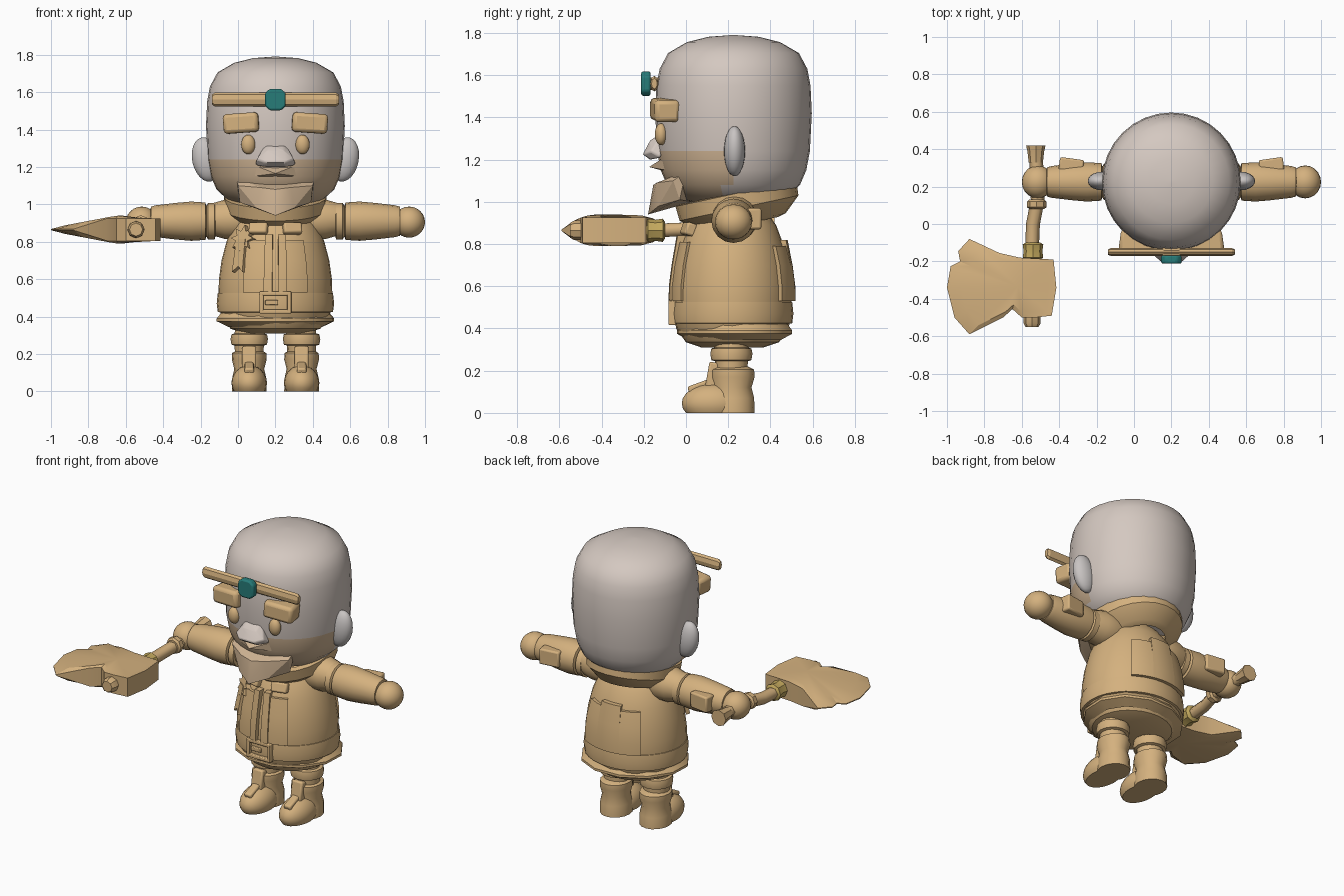
import bpy, bmesh
from math import sin, cos, pi, radians
from mathutils import Vector

cube = bpy.data.objects.get("Cube")
if cube:
    bpy.data.objects.remove(cube)


def material(name, rgb):
    m = bpy.data.materials.new(name)
    m.use_nodes = True
    m.diffuse_color = (*rgb, 1)
    m.node_tree.nodes["Principled BSDF"].inputs["Base Color"].default_value = (*rgb, 1)
    return m


TAN = material("tan", (0.66, 0.44, 0.21))
SKIN = material("pale_skin", (0.66, 0.58, 0.53))
EAR = material("ear_grey", (0.58, 0.55, 0.54))
BEARD = material("beard", (0.62, 0.45, 0.29))
TEAL = material("teal", (0.02, 0.2, 0.19))
GOLD = material("gold", (0.54, 0.39, 0.11))
CX, CY = 0.2, 0.22


def finish(bm, name, mat, loc=(0, 0, 0), rot=(0, 0, 0), scale=(1, 1, 1), bevel=0, angle=35):
    bmesh.ops.recalc_face_normals(bm, faces=bm.faces)
    me = bpy.data.meshes.new(name)
    bm.to_mesh(me)
    bm.free()
    me.materials.append(mat)
    for p in me.polygons:
        p.use_smooth = True
    me.set_sharp_from_angle(angle=radians(angle))
    ob = bpy.data.objects.new(name, me)
    bpy.context.collection.objects.link(ob)
    ob.location, ob.scale = loc, scale
    ob.rotation_euler = [radians(a) for a in rot]
    if bevel:
        mod = ob.modifiers.new("soft_edges", "BEVEL")
        mod.width, mod.segments = bevel, 2
    return ob


def lathe(name, prof, mat, loc, segs=24, arc=None, closed=False, **kw):
    """Turn (radius, height) points round z, fully or over an arc in degrees."""
    bm = bmesh.new()
    a0, a1 = arc or (0, 360)
    n = segs + 1 if arc else segs
    cols = []
    for i in range(n):
        a = radians(a0 + (a1 - a0) * i / segs)
        cols.append([bm.verts.new((r * cos(a), r * sin(a), z)) for r, z in prof])
    k = len(prof)
    for i in range(segs):
        A, B = cols[i], cols[(i + 1) % n]
        for j in range(k if closed else k - 1):
            bm.faces.new((A[j], B[j], B[(j + 1) % k], A[(j + 1) % k]))
    if arc:
        bm.faces.new(cols[0])
        bm.faces.new(cols[-1])
    elif not closed:
        bm.faces.new([c[0] for c in cols])
        bm.faces.new([c[-1] for c in cols])
    return finish(bm, name, mat, loc, **kw)


def box(name, size, mat, loc, bevel=0.01, **kw):
    bm = bmesh.new()
    bmesh.ops.create_cube(bm, size=1)
    bmesh.ops.scale(bm, vec=size, verts=bm.verts)
    return finish(bm, name, mat, loc, bevel=bevel, **kw)


def ball(name, radii, mat, loc, floor=None, **kw):
    bm = bmesh.new()
    bmesh.ops.create_uvsphere(bm, u_segments=20, v_segments=12, radius=1)
    bmesh.ops.scale(bm, vec=radii, verts=bm.verts)
    if floor is not None:
        for v in bm.verts:
            v.co.z = max(v.co.z, floor)
    return finish(bm, name, mat, loc, **kw)


def hull(name, half, mat, **kw):
    """Convex shape from points on one side, mirrored across the body's middle."""
    bm = bmesh.new()
    for s in (-1, 1):
        for x, y, z in half:
            bm.verts.new((s * x, y, z))
    bmesh.ops.remove_doubles(bm, verts=bm.verts, dist=0.0001)
    bmesh.ops.convex_hull(bm, input=bm.verts)
    return finish(bm, name, mat, (CX, 0, 0), **kw)


def prism(name, pts, depth, mat, **kw):
    """Flat outline in local x, z given thickness along local y."""
    bm = bmesh.new()
    rings = [[bm.verts.new((x, y, z)) for x, z in pts] for y in (-depth / 2, depth / 2)]
    for r in rings:
        bm.faces.new(r)
    for i in range(len(pts)):
        j = (i + 1) % len(pts)
        bm.faces.new((rings[0][i], rings[0][j], rings[1][j], rings[1][i]))
    return finish(bm, name, mat, **kw)


# Head, with the bearded lower front coloured by position
head = lathe("head", [(0.1, 0.98), (0.24, 1.01), (0.315, 1.08), (0.345, 1.15), (0.362, 1.24),
                      (0.371, 1.42), (0.365, 1.55), (0.35, 1.63), (0.31, 1.705), (0.22, 1.757),
                      (0.12, 1.782), (0.01, 1.79)], SKIN, (CX, 0.225, 0), segs=32)
head.data.materials.append(BEARD)
for p in head.data.polygons:
    if p.center.y < -0.03 and p.center.z < 1.24:
        p.material_index = 1

# Face
hull("nose", [(0.05, -0.11, 1.33), (0.045, -0.17, 1.29), (0.055, -0.205, 1.225), (0.1, -0.165, 1.24),
              (0.11, -0.12, 1.21), (0.06, -0.17, 1.2)], SKIN, bevel=0.008)
hull("moustache", [(0.2, -0.04, 1.14), (0.09, -0.12, 1.2), (0, -0.175, 1.165), (0, -0.1, 1.2),
                   (0.1, -0.08, 1.14)], BEARD, angle=20)
hull("beard", [(0.21, 0, 1.145), (0.2, -0.06, 1.1), (0.08, -0.14, 1.09), (0, -0.155, 1.08),
               (0, -0.18, 0.94), (0.1, -0.13, 0.98), (0.19, -0.03, 1.01), (0, 0.03, 1.0)], BEARD, angle=20)
for s in (-1, 1):
    side = "left" if s > 0 else "right"
    ball(side + "_eye", (0.038, 0.03, 0.052), TAN, (CX + s * 0.145, -0.118, 1.32))
    box(side + "_eyebrow", (0.19, 0.12, 0.105), TAN, (CX + s * 0.18, -0.1, 1.435),
        bevel=0.02, rot=(0, s * 4, s * 8))
    ball(side + "_ear", (0.075, 0.05, 0.12), EAR, (CX + s * 0.37, 0.23, 1.24), rot=(0, s * 12, 0))

# Brow bar and gem
lathe("brow_bar", [(0.025, -0.34), (0.037, -0.325), (0.037, 0.325), (0.025, 0.34)], TAN,
      (CX, -0.15, 1.56), segs=8, rot=(0, 90, 0), scale=(1, 0.55, 1))
gem = [(-0.055, -0.035), (-0.03, -0.058), (0.03, -0.058), (0.055, -0.035),
       (0.055, 0.035), (0.03, 0.058), (-0.03, 0.058), (-0.055, 0.035)]
prism("gem", gem, 0.045, TEAL, loc=(CX, -0.19, 1.56), bevel=0.01)
box("gem_mount", (0.1, 0.05, 0.06), TAN, (CX, -0.15, 1.56))

# Coat: body, hem, belt and tilted collar
flat = (1, 0.92, 1)
lathe("coat", [(0.16, 0.31), (0.24, 0.335), (0.29, 0.4), (0.305, 0.5), (0.302, 0.6), (0.288, 0.7),
               (0.262, 0.8), (0.225, 0.89), (0.17, 0.96), (0.12, 1.0)], TAN, (CX, CY, 0), segs=32, scale=flat)
lathe("hem", [(0.26, 0.345), (0.325, 0.375), (0.325, 0.39), (0.3, 0.42), (0.26, 0.42)], TAN,
      (CX, CY + 0.01, 0), segs=12, closed=True, scale=(1, 0.85, 1), rot=(0, 0, 15))
lathe("belt", [(0.28, 0.42), (0.308, 0.425), (0.314, 0.47), (0.308, 0.525), (0.28, 0.53)], TAN,
      (CX, CY, 0), segs=32, closed=True, scale=flat)
lathe("collar", [(0.18, -0.11), (0.22, -0.1), (0.3, -0.03), (0.305, 0.04), (0.27, 0.045), (0.2, -0.04)], TAN,
      (CX, 0.245, 1.0), segs=24, closed=True, rot=(12, 0, 0), scale=(0.9, 0.96, 1))

# Raised coat panels following the body
def panel(name, a0, a1, low, high, out):
    prof = [(0.27, low), (0.303 + out, low), (0.302 + out, 0.6), (0.288 + out, 0.7),
            (0.262 + out, high), (0.22, high)]
    lathe(name, prof, TAN, (CX, CY, 0), segs=6, arc=(a0, a1), closed=True, scale=flat)


for s, side in ((-1, "right"), (1, "left")):
    panel(side + "_front_panel", -90 + s * 11, -90 + s * 33, 0.53, 0.81, 0.014)
    panel(side + "_front_edging", -90 + s * 3, -90 + s * 11, 0.53, 0.84, 0.026)
    panel(side + "_back_panel", 90 + s * 14, 90 + s * 38, 0.53, 0.79, 0.022)
    box(side + "_clasp", (0.1, 0.05, 0.06), TAN, (CX + s * 0.09, 0.012, 0.87), rot=(-20, 0, s * 15))
panel("back_panel_middle", 76, 104, 0.53, 0.82, 0.022)

# Buckle: frame and tongue
for z in (-0.048, 0.048):
    box("buckle_rail", (0.17, 0.035, 0.022), TAN, (CX, -0.065, 0.475 + z), bevel=0.005)
for x in (-0.074, 0.074):
    box("buckle_post", (0.022, 0.035, 0.1), TAN, (CX + x, -0.065, 0.475), bevel=0.005)
box("buckle_tongue", (0.07, 0.02, 0.025), TAN, (CX - 0.02, -0.07, 0.475), bevel=0.004)

# Star badge with ribbon
star = [((0.075, 0.042)[i % 2] * sin(i * pi / 8), (0.075, 0.042)[i % 2] * cos(i * pi / 8)) for i in range(16)]
prism("star_badge", star, 0.03, TAN, loc=(0.03, 0.03, 0.815), rot=(-18, 0, -38))
ribbon = [(-0.03, 0.09), (0.03, 0.09), (0.04, -0.09), (0.008, -0.06), (-0.03, -0.09)]
prism("ribbon", ribbon, 0.025, TAN, loc=(0.01, 0.01, 0.725), rot=(-12, 0, -38))

# Arms, hands, legs and boots
for s in (-1, 1):
    side = "left" if s > 0 else "right"
    turn = (0, s * 90, 0)
    lathe(side + "_upper_sleeve", [(0.09, 0.1), (0.11, 0.2), (0.105, 0.27), (0.085, 0.34)], TAN,
          (CX, 0.23, 0.92), segs=16, rot=turn)
    lathe(side + "_sleeve_ring", [(0.06, 0.315), (0.098, 0.325), (0.098, 0.36), (0.08, 0.37), (0.07, 0.4)], TAN,
          (CX, 0.225, 0.91), segs=16, rot=turn)
    lathe(side + "_forearm", [(0.07, 0.365), (0.1, 0.375), (0.105, 0.45), (0.098, 0.53), (0.085, 0.64),
                              (0.078, 0.665), (0.05, 0.67)], TAN, (CX, 0.225, 0.91), segs=16, rot=turn)
    box(side + "_elbow_flap", (0.13, 0.07, 0.1), TAN, (CX + s * 0.535, 0.315, 0.92), rot=(0, 0, s * 8))
    ball(side + "_hand", (0.085, 0.088, 0.083), TAN, (CX + s * 0.715, 0.225, 0.905))
    x = CX + s * 0.14
    lathe(side + "_leg", [(0.07, 0.4), (0.078, 0.31), (0.095, 0.305), (0.1, 0.28), (0.095, 0.25),
                          (0.078, 0.245), (0.075, 0.15)], TAN, (x, 0.215, 0), segs=16)
    lathe(side + "_boot_shaft", [(0.07, 0.22), (0.098, 0.205), (0.1, 0.17), (0.086, 0.12), (0.098, 0.07),
                                 (0.1, 0)], TAN, (x, 0.22, 0), segs=16, scale=(0.93, 1.05, 1))
    ball(side + "_boot_toe", (0.095, 0.15, 0.095), TAN, (x, 0.13, 0.045), floor=-0.045)
    box(side + "_boot_tongue", (0.075, 0.05, 0.13), TAN, (x, 0.125, 0.175), rot=(-10, 0, 0))
    box(side + "_boot_strap", (0.05, 0.12, 0.05), TAN, (x, 0.07, 0.12), rot=(20, 0, 0))

# Axe handle as a bent tube
curve = bpy.data.curves.new("axe_handle", "CURVE")
curve.dimensions, curve.bevel_depth, curve.bevel_resolution = "3D", 0.037, 1
curve.use_fill_caps = True
path = [(-0.525, 0.4, 0.9), (-0.52, 0.25, 0.9), (-0.515, 0.13, 0.89), (-0.54, 0, 0.87),
        (-0.545, -0.12, 0.865), (-0.545, -0.54, 0.865)]
spline = curve.splines.new("POLY")
spline.points.add(len(path) - 1)
for pt, co in zip(spline.points, path):
    pt.co = (*co, 1)
curve.materials.append(TAN)
bpy.context.collection.objects.link(bpy.data.objects.new("axe_handle", curve))
axis = (90, 0, 0)
lathe("axe_pommel", [(0.052, -0.42), (0.045, -0.39), (0.038, -0.33)], TAN, (-0.525, 0, 0.9), segs=8, rot=axis)
lathe("axe_collar", [(0.04, -0.13), (0.052, -0.12), (0.052, -0.09), (0.04, -0.08)], TAN,
      (-0.52, 0, 0.89), segs=8, rot=axis)
lathe("axe_ferrule", [(0.04, 0.1), (0.055, 0.11), (0.05, 0.145), (0.055, 0.18), (0.04, 0.19)], GOLD,
      (-0.54, 0, 0.865), segs=8, rot=axis)
lathe("axe_tip", [(0.046, 0.48), (0.046, 0.53), (0.035, 0.55)], TAN, (-0.545, 0, 0.865), segs=8, rot=axis)

# Axe head: notched outline, swelling to thick cheeks and thin at the blade
outline = [(-0.43, -0.19), (-0.415, -0.34), (-0.44, -0.49), (-0.53, -0.5), (-0.6, -0.5), (-0.65, -0.455),
           (-0.7, -0.5), (-0.88, -0.59), (-0.96, -0.5), (-1, -0.34), (-0.98, -0.225), (-0.93, -0.2),
           (-0.94, -0.145), (-0.88, -0.08), (-0.72, -0.155), (-0.61, -0.18)]
bm = bmesh.new()
mid = Vector((-0.62, -0.335))
rows = []
for grow, side in ((0.8, -1), (1, -1), (1, 1), (0.8, 1)):
    row = []
    for pt in outline:
        p = mid + (Vector(pt) - mid) * grow
        thick = 0.075 - 0.19 * max(0, -0.65 - p.x) - 0.11 * max(0, p.x + 0.65)
        if grow == 1:
            thick = max(0.003, 0.06 - 0.2 * max(0, -0.7 - p.x)) if p.x > -0.85 else 0.003
        row.append(bm.verts.new((p.x, p.y, 0.865 + side * min(thick, 0.075))))
    rows.append(row)
for A, B in zip(rows, rows[1:]):
    for i in range(len(outline)):
        j = (i + 1) % len(outline)
        bm.faces.new((A[i], A[j], B[j], B[i]))
for row, h in ((rows[0], -0.075), (rows[-1], 0.075)):
    hub = bm.verts.new((mid.x, mid.y, 0.865 + h))
    for i in range(len(outline)):
        bm.faces.new((row[i], row[(i + 1) % len(outline)], hub))
finish(bm, "axe_head", TAN, angle=25)
